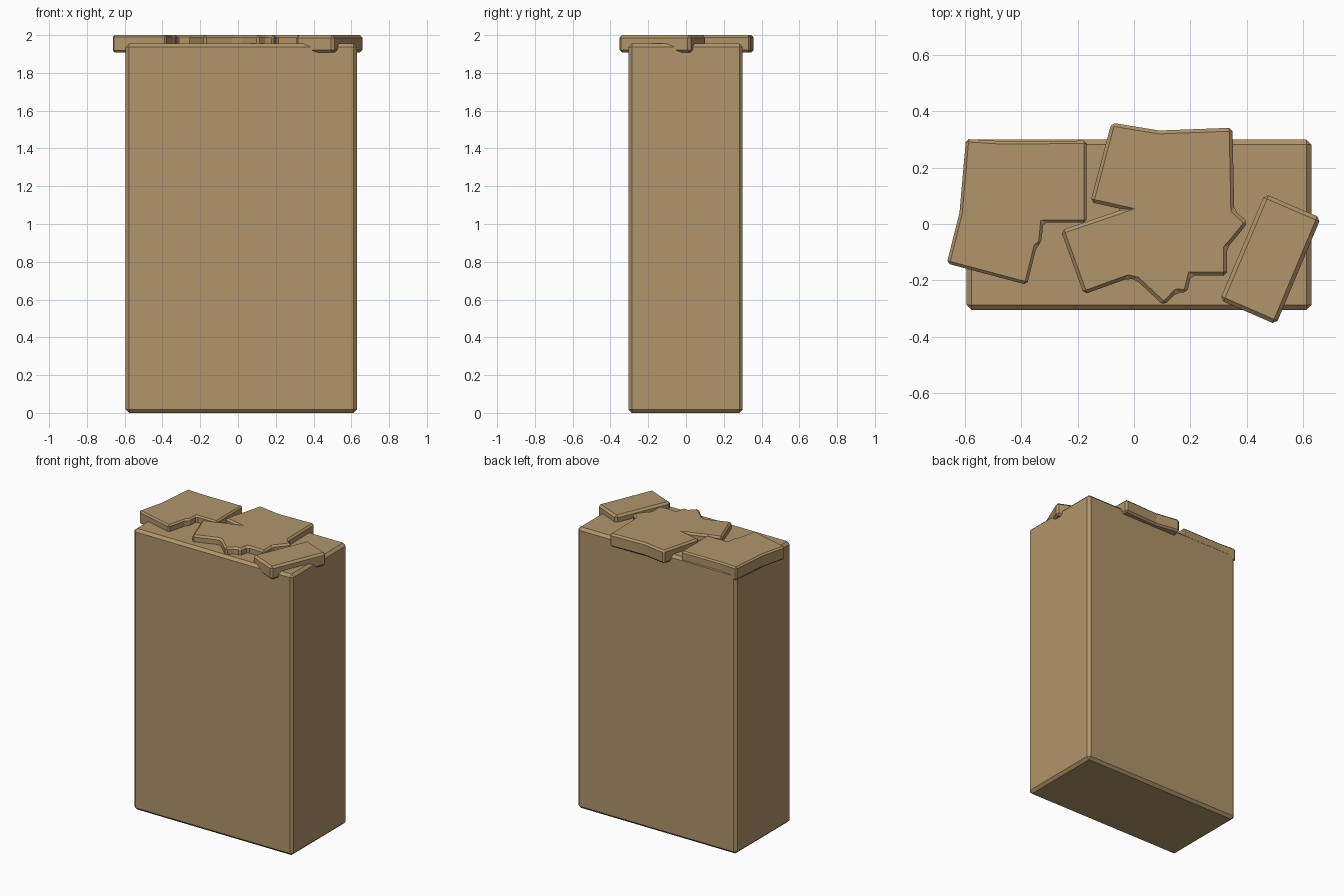
import bpy, bmesh

if "Cube" in bpy.data.objects:
    bpy.data.objects.remove(bpy.data.objects["Cube"])

stone = bpy.data.materials.new("sandstone")
stone.diffuse_color = (0.44, 0.30, 0.145, 1)
stone.use_nodes = True
stone.node_tree.nodes["Principled BSDF"].inputs["Base Color"].default_value = stone.diffuse_color


def prism(name, outline, z0, z1, bevel):
    """Extrude a flat outline from z0 to z1 and chamfer its edges."""
    bm = bmesh.new()
    base = bm.faces.new([bm.verts.new((x, y, z0)) for x, y in outline])
    top = bmesh.ops.extrude_face_region(bm, geom=[base], use_keep_orig=True)
    verts = [v for v in top["geom"] if isinstance(v, bmesh.types.BMVert)]
    bmesh.ops.translate(bm, verts=verts, vec=(0, 0, z1 - z0))
    bmesh.ops.recalc_face_normals(bm, faces=bm.faces)
    mesh = bpy.data.meshes.new(name)
    bm.to_mesh(mesh)
    bm.free()
    mesh.materials.append(stone)
    obj = bpy.data.objects.new(name, mesh)
    bpy.context.collection.objects.link(obj)
    mod = obj.modifiers.new("chamfer", "BEVEL")
    mod.width = bevel
    mod.segments = 1
    mod.limit_method = 'ANGLE'
    return obj


# Main block
prism("pillar_block", [(-0.595, -0.305), (0.63, -0.305), (0.63, 0.30), (-0.595, 0.30)],
      0.0, 1.955, 0.018)

# Broken flat stones sunk into the top
Z0, Z1 = 1.908, 2.0
prism("left_top_stone", [
    (-0.597, 0.302), (-0.47, 0.294), (-0.168, 0.296), (-0.168, 0.005), (-0.322, 0.005),
    (-0.33, -0.068), (-0.346, -0.08), (-0.38, -0.216), (-0.665, -0.14), (-0.62, 0.04)],
    Z0, Z1, 0.012)
prism("middle_top_stone", [
    (-0.08, 0.36), (0.09, 0.332), (0.35, 0.342), (0.356, 0.05), (0.405, 0.005),
    (0.35, -0.063), (0.33, -0.085), (0.33, -0.183), (0.203, -0.183), (0.188, -0.245),
    (0.152, -0.243), (0.106, -0.29), (0.01, -0.2), (-0.02, -0.193), (-0.178, -0.25),
    (-0.26, -0.023), (-0.04, 0.052), (-0.155, 0.078)],
    Z0, Z1, 0.012)
prism("right_top_stone", [(0.465, 0.107), (0.664, 0.022), (0.505, -0.357), (0.305, -0.27)],
      Z0, Z1, 0.014)
